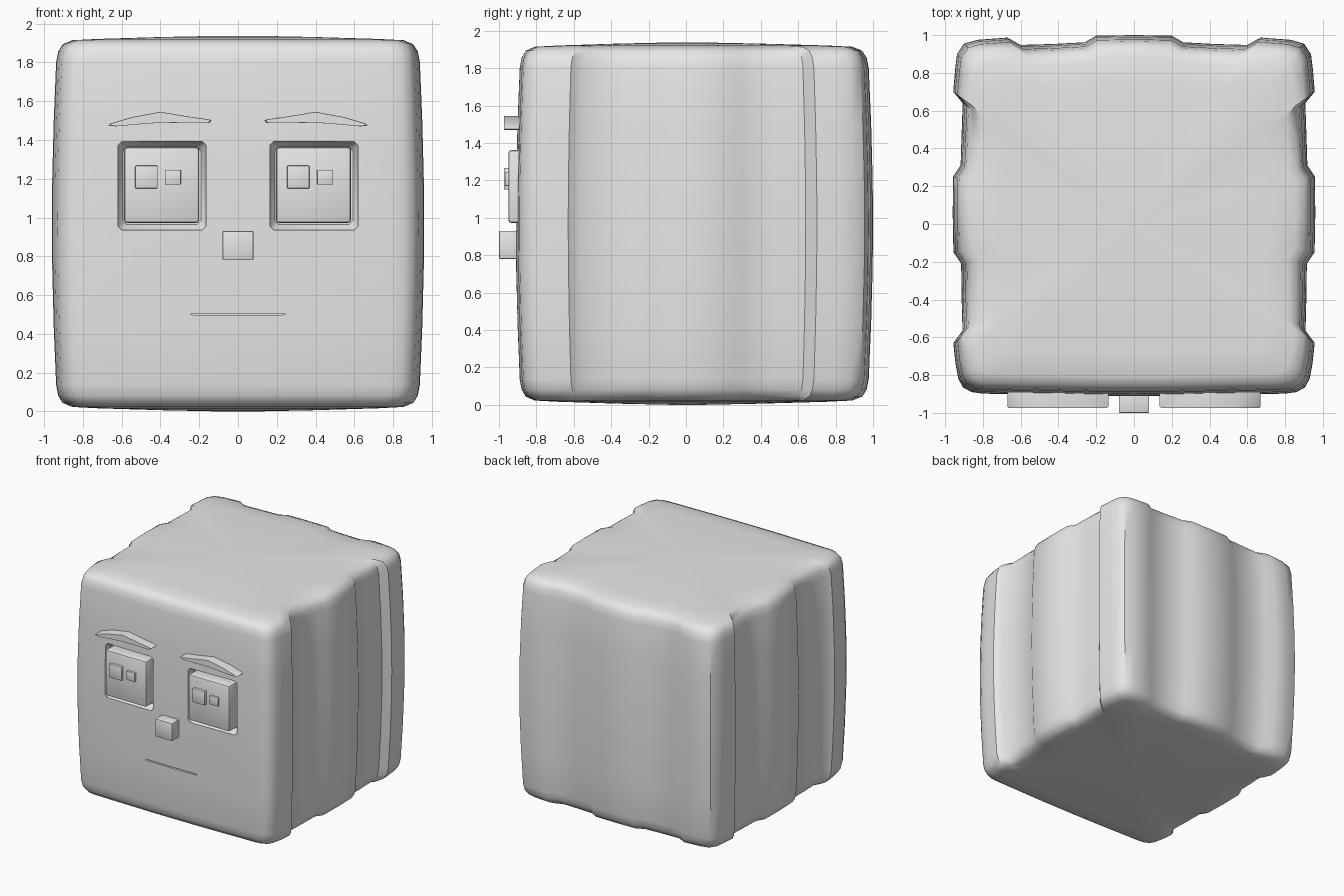
import bpy, bmesh, math

if "Cube" in bpy.data.objects:
    bpy.data.objects.remove(bpy.data.objects["Cube"])

grey = bpy.data.materials.new("light grey")
grey.diffuse_color = (0.8, 0.8, 0.8, 1)
grey.use_nodes = True
grey.node_tree.nodes["Principled BSDF"].inputs["Base Color"].default_value = grey.diffuse_color


def finish(name, bm, angle=40, smooth=True):
    """Turn a bmesh into a named, shaded object."""
    bmesh.ops.recalc_face_normals(bm, faces=bm.faces[:])
    me = bpy.data.meshes.new(name)
    bm.to_mesh(me)
    bm.free()
    me.materials.append(grey)
    ob = bpy.data.objects.new(name, me)
    bpy.context.collection.objects.link(ob)
    if smooth:
        shade(ob, angle)
    return ob


def shade(ob, angle):
    bpy.ops.object.select_all(action='DESELECT')
    ob.select_set(True)
    bpy.context.view_layer.objects.active = ob
    bpy.ops.object.shade_smooth_by_angle(angle=math.radians(angle))


def loft(rings):
    """Skin a list of closed rings and cap both ends."""
    bm = bmesh.new()
    vs = [[bm.verts.new(p) for p in r] for r in rings]
    n = len(vs[0])
    for a, b in zip(vs, vs[1:]):
        for i in range(n):
            j = (i + 1) % n
            bm.faces.new((a[i], a[j], b[j], b[i]))
    bm.faces.new(vs[0])
    bm.faces.new(vs[-1])
    return bm


def box(name, x, y, z, bevel=0.0):
    """Box between (min, max) pairs, with optional chamfered edges."""
    def ring(yy):
        return [(x[0], yy, z[0]), (x[1], yy, z[0]), (x[1], yy, z[1]), (x[0], yy, z[1])]
    bm = loft([ring(y[0]), ring(y[1])])
    if bevel:
        bmesh.ops.bevel(bm, geom=bm.edges[:], offset=bevel, segments=2,
                        profile=0.5, affect='EDGES')
    return finish(name, bm)


# Head: wavy plan outline, stacked into a slightly bulging block
half = [(0, -.91), (.25, -.909), (.5, -.904), (.8, -.898), (.86, -.89), (.905, -.865),
        (.93, -.82), (.945, -.74), (.957, -.63), (.908, -.565), (.913, -.38), (.915, -.21),
        (.956, -.15), (.96, .05), (.958, .25), (.918, .31), (.913, .47), (.907, .64),
        (.957, .70), (.947, .82), (.937, .90), (.90, .955), (.83, .975),
        (.67, .987), (.60, .948), (.43, .953), (.26, .962), (.2, .997), (0, 1.0)]
outline = half + [(-x, y) for x, y in reversed(half[1:-1])]
HEIGHT = 1.937
upper = [(.968, 1), (1.2, .998), (1.5, .990), (1.8, .977), (1.855, .966), (1.893, .942),
         (1.914, .89), (1.921, .75), (1.931, .4), (1.937, .1)]
levels = [(HEIGHT - z, s) for z, s in reversed(upper[1:])] + upper
head = finish("head", loft([[(x * s, y * s, z) for x, y in outline] for z, s in levels]),
              smooth=False)


def cut(cutter):
    cutter.hide_render = True
    cutter.hide_set(True)
    mod = head.modifiers.new(cutter.name, 'BOOLEAN')
    mod.object = cutter
    mod.solver = 'EXACT'
    bpy.context.view_layer.objects.active = head
    bpy.ops.object.modifier_apply(modifier=mod.name)
    bpy.data.objects.remove(cutter)


# Eye sockets: tapered recesses
for cx in (-.392, .392):
    rings = []
    for y, r in ((-1.0, .228), (-.89, .228), (-.86, .208), (-.84, .2)):
        c = r - .02
        rings.append([(cx + a, y, 1.163 + b) for a, b in
                      ((-c, -r), (c, -r), (r, -c), (r, c), (c, r), (-c, r), (-r, c), (-r, -c))])
    cut(finish("socket_cutter", loft(rings), smooth=False))

# Mouth: thin tapered slit
slit = [(-.25, .502), (-.22, .496), (.22, .496), (.25, .502), (.22, .506), (-.22, .506)]
cut(finish("mouth_cutter", loft([[(x, y, z) for x, z in slit] for y in (-1, -.87)]),
           smooth=False))
shade(head, 40)

# Eyes with two square highlights each
for side, dx in (("left", 0), ("right", .783)):
    box(side + "_eye", (-.587 + dx, -.2 + dx), (-.95, -.82), (.972, 1.362), .016)
    box(side + "_pupil", (-.53 + dx, -.415 + dx), (-.973, -.93), (1.15, 1.267), .004)
    box(side + "_glint", (-.375 + dx, -.295 + dx), (-.968, -.93), (1.17, 1.245), .004)

# Nose
box("nose", (-.08, .08), (-1.0, -.88), (.78, .93), .006)

# Eyebrows: arched slabs, mirrored across the face
brow = [(.135, 1.5), (.15, 1.487), (.28, 1.488), (.4, 1.489), (.52, 1.48), (.63, 1.47),
        (.67, 1.474), (.66, 1.484), (.55, 1.517), (.4, 1.545), (.25, 1.52), (.15, 1.506)]
for side, m in (("left", -1), ("right", 1)):
    rings = []
    for y, s in ((-.88, 1), (-.966, 1), (-.974, .97)):
        rings.append([(m * (.4 + (x - .4) * s), y, 1.5 + (z - 1.5) * s) for x, z in brow])
    finish(side + "_eyebrow", loft(rings))
